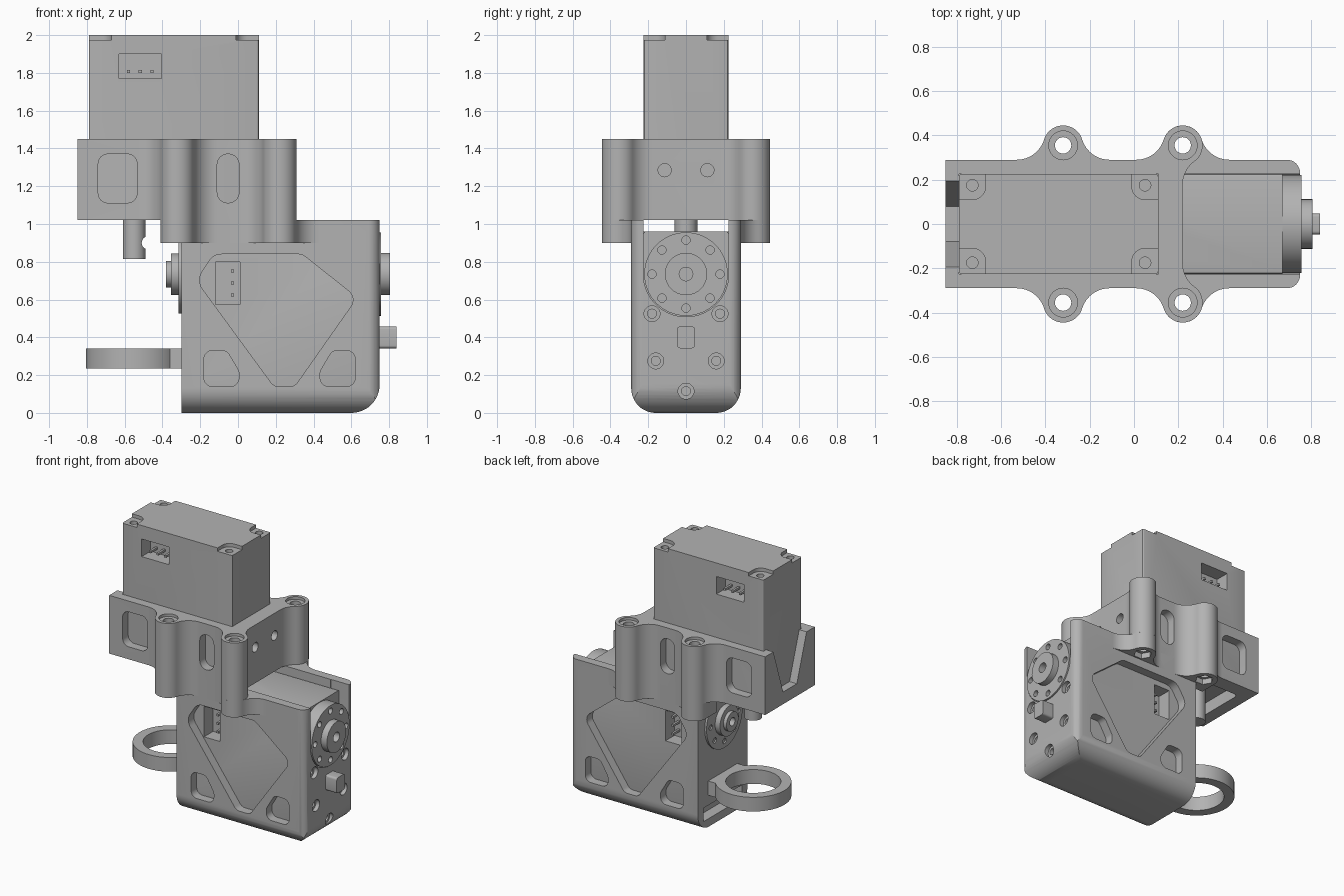
import bpy
from math import pi, sin, cos, tan, atan2, radians
from mathutils import Vector, Matrix

if "Cube" in bpy.data.objects:
    bpy.data.objects.remove(bpy.data.objects["Cube"])

GREY = (0.45, 0.45, 0.45, 1)
mat = bpy.data.materials.new("plain grey")
mat.use_nodes = True
mat.diffuse_color = GREY
mat.node_tree.nodes["Principled BSDF"].inputs["Base Color"].default_value = GREY


# ---- profile helpers
def arc(cx, cy, r, a0, a1, n=12):
    angles = [radians(a0 + (a1 - a0) * i / n) for i in range(n + 1)]
    return [(cx + r * cos(a), cy + r * sin(a)) for a in angles]


def circle(cx, cy, r, n=40):
    return arc(cx, cy, r, 0, 360, n)[:-1]


def rect(x0, x1, y0, y1):
    return [(x0, y0), (x1, y0), (x1, y1), (x0, y1)]


def rounded(corners, radii, n=8):
    """Round each corner of a polygon by its radius."""
    if not isinstance(radii, (list, tuple)):
        radii = [radii] * len(corners)
    out = []
    for i, r in enumerate(radii):
        p = Vector(corners[i])
        if r == 0:
            out.append(tuple(p))
            continue
        da = (Vector(corners[i - 1]) - p).normalized()
        db = (Vector(corners[(i + 1) % len(corners)]) - p).normalized()
        half = da.angle(db) / 2
        c = p + (da + db).normalized() * (r / sin(half))
        s, e = p + da * (r / tan(half)) - c, p + db * (r / tan(half)) - c
        a0 = atan2(s.y, s.x)
        sweep = (atan2(e.y, e.x) - a0 + pi) % (2 * pi) - pi
        out += [(c.x + r * cos(a0 + sweep * k / n), c.y + r * sin(a0 + sweep * k / n))
                for k in range(n + 1)]
    return out


def prism(name, pts, axis, lo, hi):
    """Extrude a profile along an axis; profile planes are yz, xz or xy."""
    place = {"x": lambda u, v, w: (w, u, v), "y": lambda u, v, w: (u, w, v),
             "z": lambda u, v, w: (u, v, w)}[axis]
    n = len(pts)
    verts = [place(u, v, w) for w in (lo, hi) for u, v in pts]
    faces = [list(range(n))[::-1], list(range(n, 2 * n))]
    faces += [(i, (i + 1) % n, n + (i + 1) % n, n + i) for i in range(n)]
    me = bpy.data.meshes.new(name)
    me.from_pydata(verts, [], faces)
    me.materials.append(mat)
    ob = bpy.data.objects.new(name, me)
    bpy.context.collection.objects.link(ob)
    activate(ob)
    bpy.ops.object.mode_set(mode="EDIT")
    bpy.ops.mesh.select_all(action="SELECT")
    bpy.ops.mesh.normals_make_consistent(inside=False)
    bpy.ops.object.mode_set(mode="OBJECT")
    return ob


def activate(ob):
    bpy.ops.object.select_all(action="DESELECT")
    ob.select_set(True)
    bpy.context.view_layer.objects.active = ob


def boolean(ob, tool, op="DIFFERENCE"):
    activate(ob)
    m = ob.modifiers.new("cut", "BOOLEAN")
    m.operation, m.solver, m.object = op, "EXACT", tool
    bpy.ops.object.modifier_apply(modifier=m.name)
    bpy.data.objects.remove(tool)


def cut(ob, pts, axis, lo, hi):
    boolean(ob, prism("cutter", pts, axis, lo, hi))


def join(ob, others):
    activate(ob)
    for o in others:
        o.select_set(True)
    bpy.ops.object.join()


# ---- servo: output axis at x = 0, cover on top
def servo(name, location, rotation):
    ob = prism(name, rounded(rect(-0.225, 0.675, -0.225, 0.225), 0.012, 3), "z", 0, 0.89)
    for x, sx in ((-0.225, 1), (0.675, -1)):
        for s in (-1, 1):
            xs = sorted((x - sx * 0.1, x + sx * 0.12))
            ys = sorted((s * 0.325, s * 0.11))
            cut(ob, rounded(rect(*xs, *ys), 0.06), "z", 0.865, 1)
            cut(ob, circle(x + sx * 0.06, s * 0.175, 0.026, 20), "z", 0.82, 1)
    pins = []
    for s in (-1, 1):
        cut(ob, rect(-0.065, 0.16, 0.66, 0.79), "y", *sorted((s * 0.12, s * 0.3)))
        pins += [prism("pin", rect(x - 0.008, x + 0.008, 0.69, 0.706), "y",
                       *sorted((s * 0.11, s * 0.2))) for x in (-0.015, 0.0475, 0.11)]
    join(ob, pins)
    ob.location, ob.rotation_euler = location, rotation


servo("upper_servo", (-0.565, 0, 1.11), (0, 0, 0))
servo("lower_servo", (0.67, 0, 0.735), (pi, pi / 2, 0))

# ---- upper bracket with four screw ears
EARS, EAR_Y, EAR_R, FILLET = (0.22, -0.32), 0.355, 0.09, 0.13


def flare(x, side):
    """Concave fillet from an ear to the side wall, listed towards -x."""
    a = (-17.2, -90) if side < 0 else (-90, -162.8)
    return arc(x + side * 0.21, 0.42, FILLET, *a)


half = arc(0.35, 0.178, FILLET, 180, 126.3) + arc(EARS[0], EAR_Y, EAR_R, -53.7, 162.8, 24)[1:]
half += flare(EARS[0], -1)[1:] + flare(EARS[1], 1)
half += arc(EARS[1], EAR_Y, EAR_R, 17.2, 162.8, 20)[1:] + flare(EARS[1], -1)[1:]
half += [(-0.85, 0.29)]
upper = prism("upper_bracket", half + [(x, -y) for x, y in reversed(half)], "z", 1.02, 1.45)
cut(upper, rect(-0.79, 0.11, -0.225, 0.225), "z", 1.11, 1.6)
cut(upper, rounded(rect(-0.76, -0.42, -0.18, 0.18), 0.03), "z", 0.9, 1.2)
cut(upper, [(-0.21, 1.5), (-0.08, 1.11), (0.08, 1.11), (0.21, 1.5)], "x", -1, -0.7)
cut(upper, rounded(rect(-0.74, -0.535, 1.112, 1.37), 0.05), "y", -0.6, 0.6)
cut(upper, rounded(rect(-0.11, 0.005, 1.112, 1.37), 0.055), "y", -0.6, 0.6)
for y in (-0.113, 0.113):
    cut(upper, circle(y, 1.285, 0.035, 24), "x", 0.13, 0.4)
for x in EARS:
    for s in (-1, 1):
        cut(upper, circle(x, s * EAR_Y, 0.037, 24), "z", 0.9, 1.6)
        cut(upper, circle(x, s * EAR_Y, 0.065, 32), "z", 1.43, 1.6)

# ---- lower ears under the upper bracket, with hexagonal nut seats
low = flare(EARS[0], 1) + arc(EARS[0], EAR_Y, EAR_R, 17.2, 162.8, 20)[1:]
low += flare(EARS[0], -1)[1:] + flare(EARS[1], 1)
low += arc(EARS[1], EAR_Y, EAR_R, 17.2, 180, 20)[1:] + [(-0.41, 0.226), (0.43, 0.226)]
for s, side in ((1, "back"), (-1, "front")):
    ears = prism(side + "_lower_ears", [(x, s * y) for x, y in low], "z", 0.9, 1.02)
    for x in EARS:
        cut(ears, circle(x, s * EAR_Y, 0.037, 24), "z", 0.8, 1.1)
        cut(ears, circle(x, s * EAR_Y, 0.062, 6), "z", 0.8, 0.94)

# ---- lower bracket: rounded shell, open at the top and at one end
lower = prism("lower_bracket", rounded(rect(-0.3, 0.75, 0, 1.02), [0, 0.15, 0, 0], 12), "y", -0.4, 0.4)
boolean(lower, prism("section", rounded(rect(-0.29, 0.29, -0.0001, 1.1), [0.13, 0.13, 0, 0], 12),
                     "x", -0.5, 0.9), "INTERSECT")
boolean(lower, prism("plan", rounded(rect(-0.4, 0.7501, -0.2901, 0.2901), [0, 0.06, 0.06, 0]),
                     "z", -0.1, 1.2), "INTERSECT")
cut(lower, rect(-0.5, 0.67, -0.225, 0.225), "z", 0.06, 1.3)
# round-bottomed opening for the horn
cut(lower, arc(0, 0.735, 0.226, 180, 360, 32) + [(0.226, 1.3), (-0.226, 1.3)], "x", 0.6, 1)
# side windows
window = [(-0.13, 0.84), (0.34, 0.84), (0.63, 0.61), (0.3, 0.14), (0.19, 0.14), (-0.22, 0.7)]
cut(lower, rounded(window, [0.08, 0.06, 0.06, 0.05, 0.05, 0.08]), "y", -0.5, 0.5)
corner = [(-0.18, 0.33), (-0.06, 0.33), (0.005, 0.22), (0.005, 0.14), (-0.18, 0.14)]
cut(lower, rounded(corner, 0.045), "y", -0.5, 0.5)
cut(lower, rounded([(0.44 - x, z) for x, z in corner], 0.045), "y", -0.5, 0.5)
# counterbored screw holes on the end
for y, z in ((-0.18, 0.525), (0.18, 0.525), (-0.16, 0.275), (0.16, 0.275), (0, 0.115)):
    cut(lower, circle(y, z, 0.042, 28), "x", 0.72, 0.9)
    cut(lower, circle(y, z, 0.024, 20), "x", 0.6, 0.9)
prism("end_peg", rounded(rect(-0.047, 0.047, 0.342, 0.457), 0.015, 4), "x", 0.7, 0.84)

# ---- output horn with bolt circle
AXIS_Z = 0.735
horn = prism("output_horn", circle(0, AXIS_Z, 0.221, 64), "x", 0.67, 0.757)
boolean(horn, prism("hub", circle(0, AXIS_Z, 0.112), "x", 0.7, 0.805), "UNION")
cut(horn, circle(0, AXIS_Z, 0.036, 24), "x", 0.72, 0.9)
for i in range(8):
    a = i * pi / 4
    cut(horn, circle(0.18 * sin(a), AXIS_Z + 0.18 * cos(a), 0.022, 16), "x", 0.7, 0.9)

# ---- idler horn on the other end
idler = prism("idler_horn", circle(0, AXIS_Z, 0.21, 64), "x", -0.3, -0.315)
for r, end in ((0.11, -0.355), (0.07, -0.38)):
    boolean(idler, prism("step", circle(0, AXIS_Z, r), "x", -0.31, end), "UNION")
cut(idler, circle(0, AXIS_Z, 0.03, 20), "x", -0.5, -0.33)
for i in range(8):
    a = i * pi / 4
    cut(idler, circle(0.16 * sin(a), AXIS_Z + 0.16 * cos(a), 0.02, 16), "x", -0.4, -0.305)

# ---- end plate and cable ring
prism("end_plate", rect(-0.224, 0.224, 0.16, 0.96), "x", -0.3, -0.22)
ring = prism("cable_ring", circle(-0.55, 0, 0.255, 64), "z", 0.235, 0.34)
boolean(ring, prism("arm", rect(-0.46, -0.25, -0.17, 0.17), "z", 0.2351, 0.3399), "UNION")
cut(ring, circle(-0.55, 0, 0.185, 64), "z", 0.1, 0.5)

# ---- notched shaft below the upper servo
shaft = prism("upper_shaft", circle(-0.55, 0, 0.06), "z", 0.815, 1.12)
cut(shaft, circle(-0.475, 0.9, 0.035, 24), "y", -0.2, 0.2)

# ---- smooth curved walls, keep edges sharp
for ob in list(bpy.context.scene.objects):
    if ob.type == "MESH":
        activate(ob)
        bpy.ops.object.shade_smooth_by_angle(angle=radians(30))
